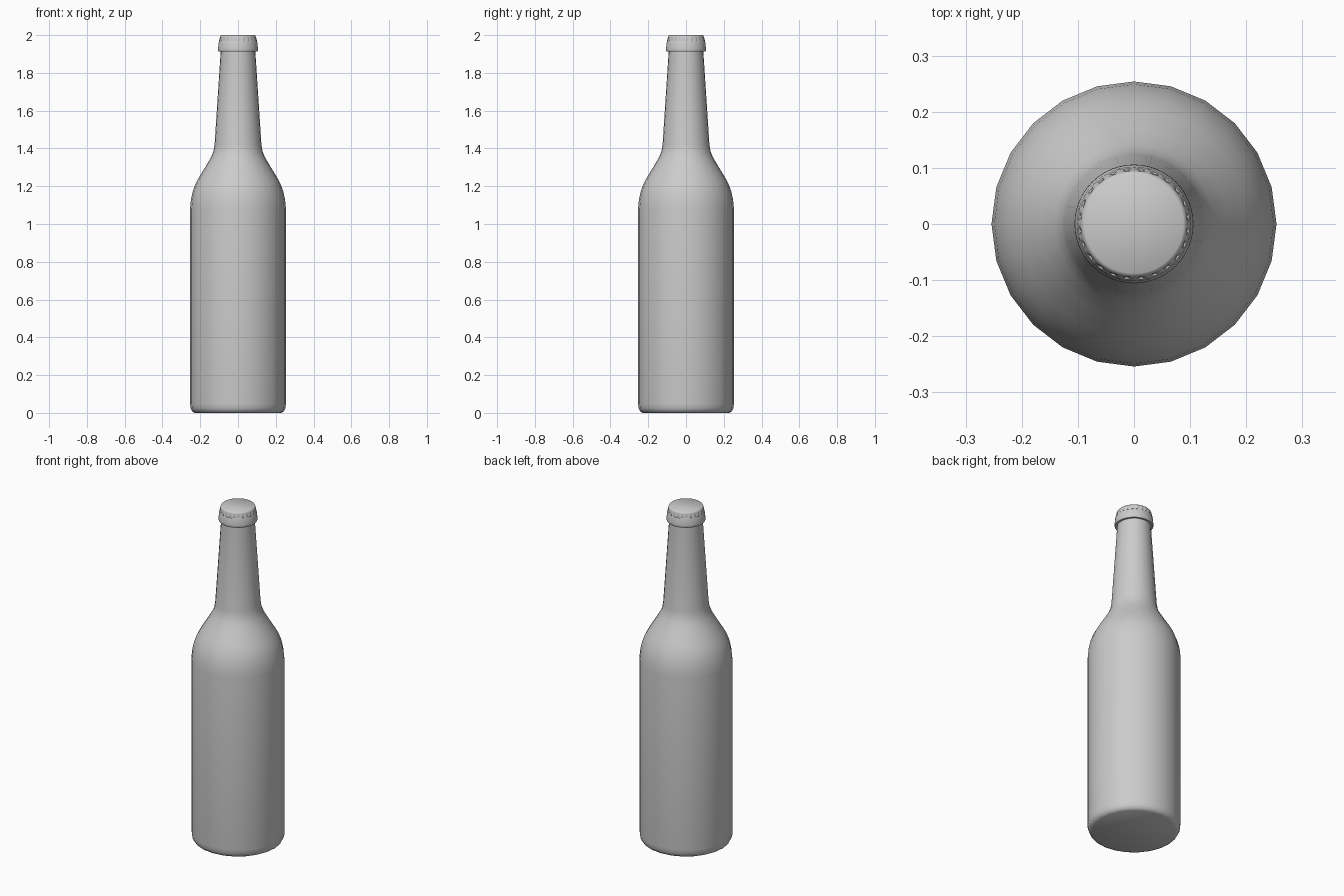
import bpy, bmesh
from math import sin, cos, pi, radians

if "Cube" in bpy.data.objects:
    bpy.data.objects.remove(bpy.data.objects["Cube"])


def lathe(name, profile, sides, flutes=0):
    """Spin (radius, z, flute depth) rings around z; both ends are closed."""
    bm = bmesh.new()
    rings = []
    for r, z, depth in profile:
        ring = []
        for i in range(sides):
            a = 2 * pi * i / sides
            rr = r + depth * cos(flutes * a)
            ring.append(bm.verts.new((rr * cos(a), rr * sin(a), z)))
        rings.append(ring)
    for low, high in zip(rings, rings[1:]):
        for i in range(sides):
            j = (i + 1) % sides
            bm.faces.new((low[i], low[j], high[j], high[i]))
    bm.faces.new(rings[0][::-1])
    bm.faces.new(rings[-1])
    mesh = bpy.data.meshes.new(name)
    bm.to_mesh(mesh)
    bm.free()
    obj = bpy.data.objects.new(name, mesh)
    bpy.context.collection.objects.link(obj)
    bpy.ops.object.select_all(action='DESELECT')
    bpy.context.view_layer.objects.active = obj
    obj.select_set(True)
    bpy.ops.object.shade_smooth_by_angle(angle=radians(40))
    return obj


# Glass body, shoulder and tapering neck
body = [(0.228, 0.0), (0.243, 0.008), (0.251, 0.025), (0.254, 0.05),
        (0.254, 1.08), (0.249, 1.13), (0.239, 1.175), (0.224, 1.215),
        (0.202, 1.255), (0.168, 1.31), (0.142, 1.355), (0.130, 1.385),
        (0.124, 1.42), (0.092, 1.91), (0.092, 1.93)]
lathe("bottle", [(r, z, 0) for r, z in body], 24)

# Raised lip around the mouth
lip = [(0.090, 1.912), (0.103, 1.912), (0.106, 1.918), (0.1055, 1.928),
       (0.102, 1.96), (0.099, 1.968), (0.090, 1.968)]
lathe("mouth_lip", [(r, z, 0) for r, z in lip], 48)

# Crown cap with a fluted skirt
lathe("crown_cap", [(0.096, 1.964, 0.003), (0.0985, 1.967, 0.003),
                    (0.0965, 1.978, 0.0015), (0.095, 1.99, 0),
                    (0.093, 1.996, 0), (0.088, 2.0, 0)], 144, flutes=24)
